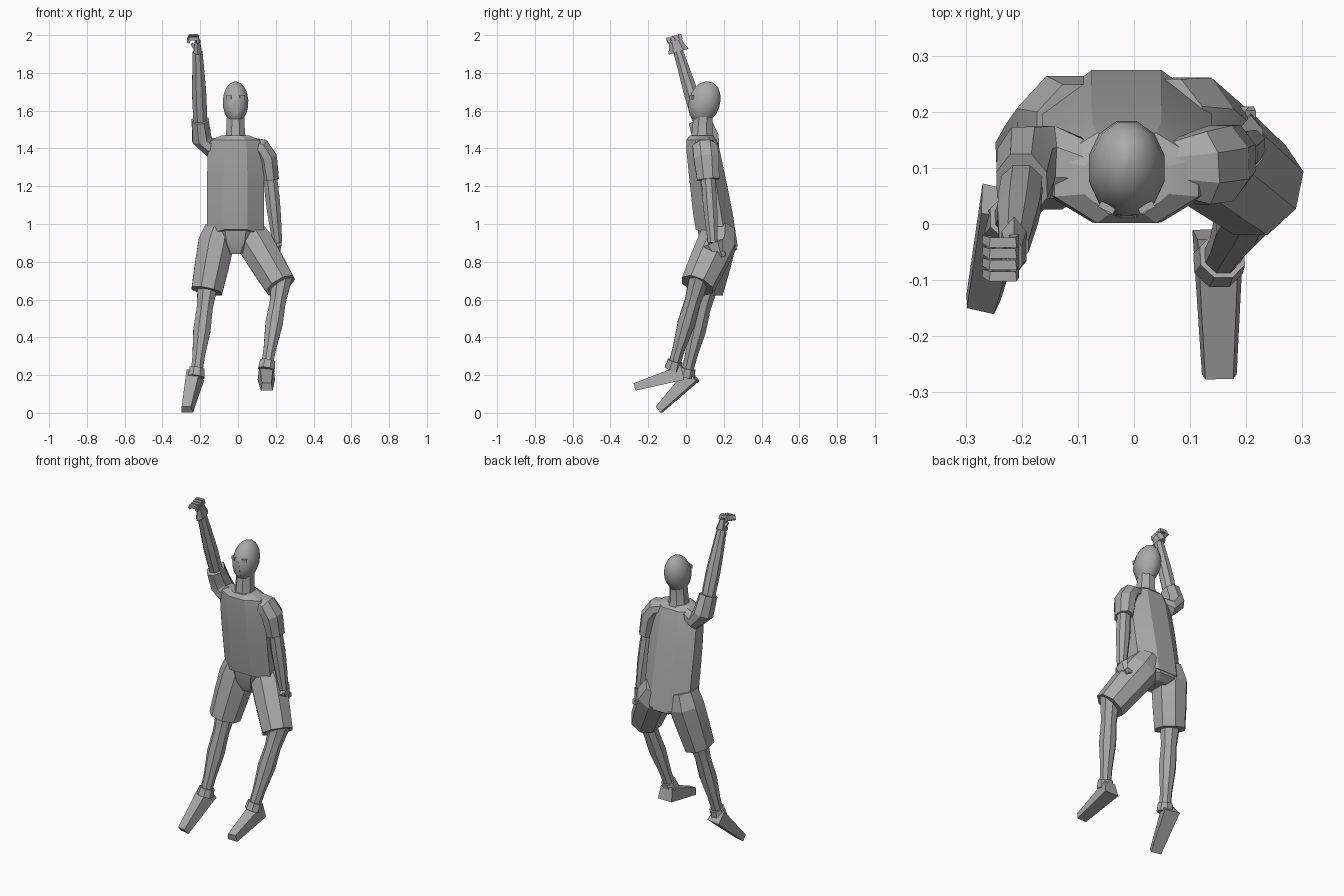
import bpy, bmesh, math
from mathutils import Vector

if bpy.data.objects.get("Cube"):
    bpy.data.objects.remove(bpy.data.objects["Cube"])

grey = bpy.data.materials.new("plain grey")
grey.use_nodes = True
grey.diffuse_color = (0.4, 0.4, 0.4, 1)
grey.node_tree.nodes["Principled BSDF"].inputs["Base Color"].default_value = grey.diffuse_color


def loft(name, rings, smooth=20):
    """Skin a list of equal-length point rings and cap both ends."""
    bm = bmesh.new()
    rows = [[bm.verts.new(point) for point in ring] for ring in rings]
    count = len(rows[0])
    for low, high in zip(rows, rows[1:]):
        for i in range(count):
            j = (i + 1) % count
            bm.faces.new((low[i], low[j], high[j], high[i]))
    bm.faces.new(rows[0])
    bm.faces.new(rows[-1])
    bmesh.ops.recalc_face_normals(bm, faces=bm.faces)
    mesh = bpy.data.meshes.new(name)
    bm.to_mesh(mesh)
    bm.free()
    mesh.materials.append(grey)
    obj = bpy.data.objects.new(name, mesh)
    bpy.context.collection.objects.link(obj)
    bpy.ops.object.select_all(action='DESELECT')
    obj.select_set(True)
    bpy.context.view_layer.objects.active = obj
    bpy.ops.object.shade_smooth_by_angle(angle=math.radians(smooth))


def polygon(sides):
    """Unit polygon with flat sides towards the axes."""
    grow = 1 / math.cos(math.pi / sides)
    for i in range(sides):
        angle = 2 * math.pi * (i + 0.5) / sides
        yield grow * math.cos(angle), grow * math.sin(angle)


def stack(name, levels, sides=8, smooth=25):
    """Level rings: height, middle y, half width, half depth, drop towards the back."""
    middle = -.013
    loft(name, [[(middle + width * c, y + depth * s, z - drop * s) for c, s in polygon(sides)]
                for z, y, width, depth, drop in levels], smooth)


def limb(name, points, widths, flatten=1, sides=8):
    """Tube through the points; flatten scales its front-to-back depth."""
    points = [Vector(p) for p in points]
    rings = []
    for i, (point, width) in enumerate(zip(points, widths)):
        ahead = points[min(i + 1, len(points) - 1)]
        behind = points[max(i - 1, 0)]
        along = (ahead - behind).normalized()
        front = Vector((0, 1, 0))
        deep = (front - along * along.dot(front)).normalized()
        side = along.cross(deep)
        rings.append([point + width * (side * c + deep * s * flatten) for c, s in polygon(sides)])
    loft(name, rings)


def shoe(name, heel, toe):
    """Wedge shoe standing on the sole line from heel to toe."""
    heel, toe = Vector(heel), Vector(toe)
    run = toe - heel
    side = run.cross(Vector((0, 0, 1))).normalized()
    up = side.cross(run).normalized()
    rings = []
    for t in (0, .4, 1):
        base = heel + run * t
        wide = side * (.046 - .015 * t)
        tall = up * (.08 - .04 * t)
        rings.append([base - wide, base + wide, base + wide * .8 + tall, base - wide * .8 + tall])
    loft(name, rings, 5)


def leg(word, waist, hip, hem, ankle, heel, toe):
    """Shorts leg, bare leg with a calf, sock and shoe."""
    hip, hem, ankle = Vector(hip), Vector(hem), Vector(ankle)
    limb(word + "_shorts_leg", [waist, hip, hip.lerp(hem, .5), hem], (.08, .095, .09, .082), 1.05)
    stops = {-.1: .055, 0: .05, .2: .042, .45: .046, .75: .033, 1: .03}
    limb(word + "_leg", [hem.lerp(ankle, t) for t in stops], stops.values())
    limb(word + "_sock", [hem.lerp(ankle, .9), ankle], (.04, .044))
    shoe(word + "_shoe", heel, toe)


def hand(word, wrist, along):
    """Flat palm, four curled fingers and a thumb on the -x side."""
    along = Vector(along).normalized()
    curl = Vector((-1, 0, 0))
    spread = curl.cross(along)
    knuckle = wrist + along * .06
    limb(word + "_palm", [wrist, wrist.lerp(knuckle, .5), knuckle], (.022, .017, .014), 2.2, 6)
    for i in range(4):
        root = knuckle + spread * .021 * (i - 1.5)
        bend = root + along * .02
        tip = bend + curl * .04
        limb(word + "_finger", [root, bend, tip, tip + curl * .01 - along * .02],
             (.009, .009, .009, .007), sides=4)
    thumb = wrist + along * .015 + curl * .01
    limb(word + "_thumb", [thumb, thumb + along * .03 + curl * .02], (.01, .008), sides=4)


def arm(word, chest, shoulder, elbow, hem, wrist, along):
    """Short sleeve, bare arm and hand."""
    hem, wrist = Vector(hem), Vector(wrist)
    limb(word + "_sleeve", [chest, shoulder, elbow, hem], (.035, .05, .052, .045), 1.3)
    stops = {-.1: .036, .3: .038, .5: .036, 1: .026}
    limb(word + "_arm", [hem.lerp(wrist, t) for t in stops], stops.values())
    hand(word, wrist, along)


# Head: an egg that pushes the jaw forward
angles = [math.pi * (.2 + .78 * i / 7) for i in range(8)]
stack("head", [(1.645 - .11 * math.cos(a), .098 - .015 * math.cos(a),
                .068 * math.sin(a), .084 * math.sin(a) ** .9, 0) for a in angles], 12, 40)
stack("neck", [(1.43, .09, .062, .07, 0), (1.48, .085, .05, .055, 0), (1.57, .09, .046, .05, 0)])
stack("nose", [(1.575, .035, .013, .015, 0), (1.61, .03, .016, .018, 0), (1.66, .03, .008, .015, 0)], 4)
for word, sign in (("left", 1), ("right", -1)):
    limb(word + "_eye", [(sign * x - .013, x / 2 + .012, 1.67) for x in (.022, .048)], (.01, .01), .6, 4)

# Shirt leans back towards the hips and closes over the shoulders
levels = []
for z, fill in ((.925, 1), (1.06, 1), (1.24, 1), (1.39, .97), (1.445, .85), (1.468, .5)):
    lean = (1.4 - z) / .47
    drop = .045 if z < 1 else 0
    levels.append((z, .089 + .073 * lean, .151 * fill, (.089 + .022 * lean) * math.sqrt(fill), drop))
stack("shirt", levels)
stack("hips", [(.84, .165, .06, .065, 0), (.885, .17, .115, .1, .02), (.96, .16, .142, .1, .03)])

# Bent left leg and stretched right leg
leg("left", (.05, .175, .97), (.09, .165, .9), (.225, .06, .675), (.15, -.07, .23),
    (.15, -.01, .175), (.152, -.268, .118))
leg("right", (-.095, .165, .98), (-.115, .165, .9), (-.165, .11, .645), (-.222, 0, .19),
    (-.225, .062, .17), (-.268, -.13, .003))

# Lowered left arm and raised right arm
arm("left", (.06, .1, 1.425), (.12, .1, 1.405), (.155, .108, 1.35), (.172, .118, 1.235),
    (.208, .142, .9), (0, .4, -1))
arm("right", (-.08, .1, 1.425), (-.15, .11, 1.405), (-.192, .107, 1.45), (-.2, .07, 1.55),
    (-.214, -.04, 1.912), (0, -.3, 1))
